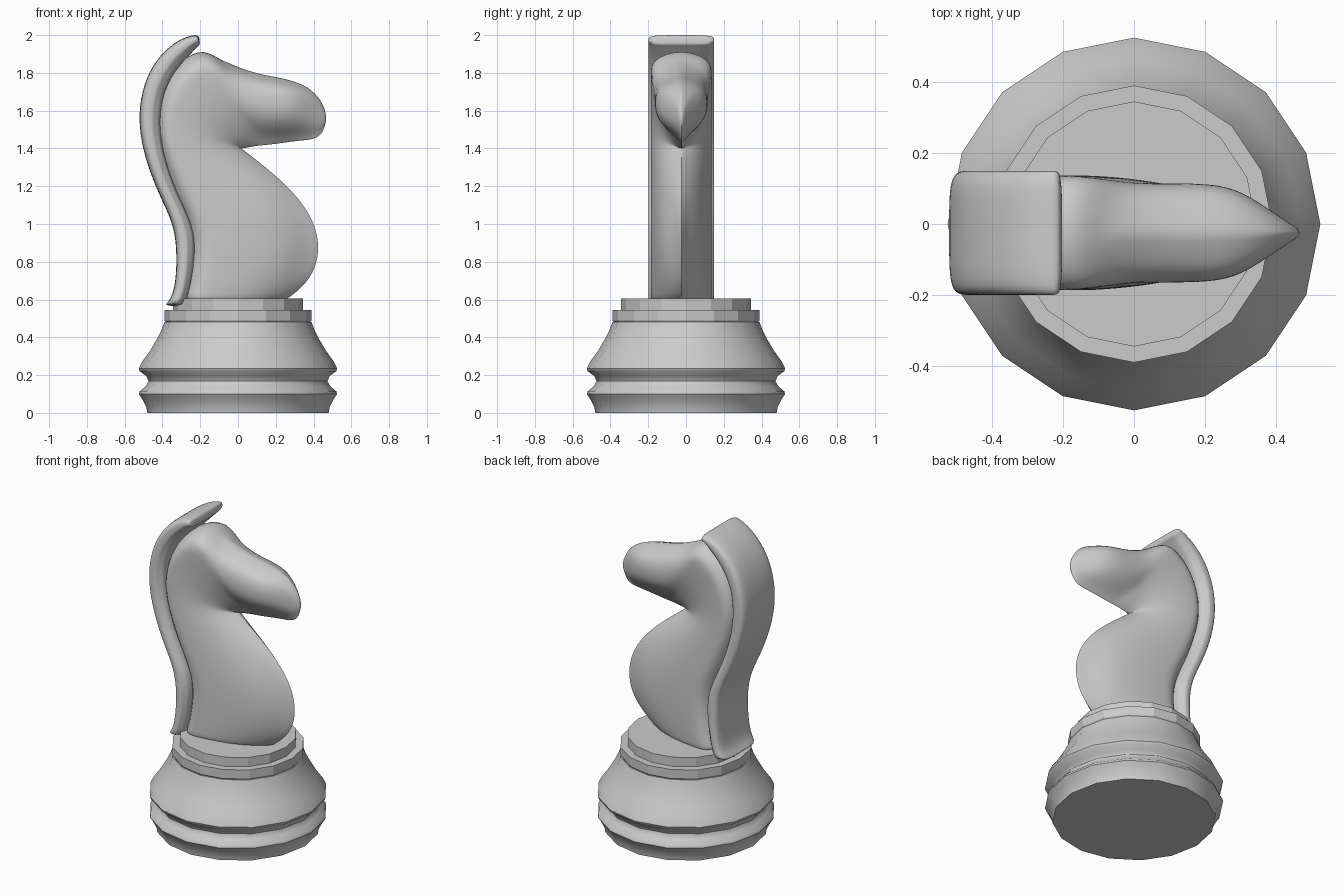
import bpy, bmesh, math

cube = bpy.data.objects.get("Cube")
if cube:
    bpy.data.objects.remove(cube, do_unlink=True)

grey = bpy.data.materials.new("light grey")
grey.use_nodes = True
grey.diffuse_color = (0.6, 0.6, 0.6, 1)
grey.node_tree.nodes["Principled BSDF"].inputs["Base Color"].default_value = (0.6, 0.6, 0.6, 1)
MID = -0.025  # the carving sits slightly off the centre line


def loft(name, rings, crease=None, subdiv=0, smooth=40):
    """Skin closed rings of points, cap both ends; crease(ring, index) marks ridges."""
    bm = bmesh.new()
    rows = [[bm.verts.new(p) for p in ring] for ring in rings]
    n = len(rows[0])
    for a, b in zip(rows, rows[1:]):
        for j in range(n):
            k = (j + 1) % n
            bm.faces.new((a[j], a[k], b[k], b[j]))
    bm.faces.new(rows[0][::-1])
    bm.faces.new(rows[-1])
    bmesh.ops.recalc_face_normals(bm, faces=bm.faces)
    if crease:
        layer = bm.edges.layers.float.new("crease_edge")
        for i in range(len(rows) - 1):
            for j in range(n):
                bm.edges.get((rows[i][j], rows[i + 1][j]))[layer] = crease(i, j)
    mesh = bpy.data.meshes.new(name)
    bm.to_mesh(mesh)
    bm.free()
    mesh.materials.append(grey)
    obj = bpy.data.objects.new(name, mesh)
    bpy.context.collection.objects.link(obj)
    if subdiv:
        mod = obj.modifiers.new("Smooth form", "SUBSURF")
        mod.levels = mod.render_levels = subdiv
    bpy.ops.object.select_all(action="DESELECT")
    obj.select_set(True)
    bpy.context.view_layer.objects.active = obj
    if subdiv:
        bpy.ops.object.modifier_apply(modifier=mod.name)
    if smooth:
        bpy.ops.object.shade_smooth_by_angle(angle=math.radians(smooth))
    return obj


def turned(name, profile, smooth):
    """Sixteen-sided turned part from (radius, height) pairs."""
    angles = [math.tau * i / 16 for i in range(16)]
    return loft(name, [[(r * math.cos(a), r * math.sin(a), z) for a in angles]
                       for r, z in profile], smooth=smooth)


# Turned base
turned("base_foot", [(.48, 0), (.485, .03), (.505, .07), (.525, .10), (.52, .115),
                     (.49, .14), (.475, .165), (.475, .18)], 40)
turned("base_body", [(.475, .17), (.485, .195), (.52, .22), (.525, .235), (.505, .275),
                     (.465, .33), (.43, .39), (.405, .44), (.39, .48)], 40)
turned("lower_collar", [(.38, .475), (.39, .49), (.39, .545)], 0)
turned("upper_collar", [(.345, .54), (.345, .605)], 0)

# Horse body: each row is a (back x, z, front x, z) slice from chest to muzzle
slices = [(-.33, .57, .21, .57), (-.31, .63, .29, .62), (-.29, .75, .39, .71),
          (-.28, .90, .44, .85), (-.31, 1.02, .41, 1.02), (-.36, 1.13, .29, 1.18),
          (-.41, 1.27, .15, 1.30), (-.45, 1.43, .02, 1.40), (-.46, 1.60, .02, 1.40),
          (-.41, 1.77, .035, 1.40), (-.31, 1.89, .06, 1.405), (-.19, 1.95, .09, 1.41),
          (-.09, 1.875, .13, 1.415), (.01, 1.825, .18, 1.42), (.13, 1.79, .25, 1.43),
          (.26, 1.77, .32, 1.44), (.37, 1.73, .39, 1.445), (.44, 1.66, .44, 1.465),
          (.47, 1.58, .465, 1.53)]
steps = [.1, .25, .42, .6, .76, .9]
HEAD = 12


def body_ring(i, bx, bz, fx, fz):
    point = lambda t, w: (bx + (fx - bx) * t, MID + w, bz + (fz - bz) * t)
    half = []
    for t in steps:
        w = .165 * (1 - t ** 2.6) ** .8 if i < HEAD else .142 * (1 - abs(2 * t - .85) ** 2.8)
        if i >= HEAD:
            w = max(w, .03)
        w *= max(.03, min(1, (.48 - point(t, 0)[0]) / .21))
        half.append((t, w))
    return ([point(0, 0)] + [point(t, w) for t, w in half] + [point(1, 0)]
            + [point(t, -w) for t, w in reversed(half)])


front = len(steps) + 1
loft("horse_body", [body_ring(i, *s) for i, s in enumerate(slices)],
     lambda i, j: .8 if j == front or (j == 0 and i >= HEAD) else 0, 2, 50)

# Mane: each row is an (outer x, z, inner x, z) slice from the base to the crown
mane = [(-.40, .565, -.29, .565), (-.35, .60, -.27, .59), (-.325, .72, -.24, .72),
        (-.325, .92, -.22, .90), (-.36, 1.04, -.25, 1.02), (-.42, 1.16, -.31, 1.14),
        (-.48, 1.31, -.37, 1.29), (-.52, 1.47, -.41, 1.46), (-.525, 1.62, -.41, 1.61),
        (-.49, 1.77, -.38, 1.73), (-.42, 1.89, -.32, 1.83), (-.32, 1.975, -.25, 1.90),
        (-.23, 2.005, -.21, 1.945), (-.205, 1.995, -.20, 1.95)]
section = [(.0, .10), (.06, .155), (.25, .176), (.60, .174), (.80, .155), (1, .14)]


def mane_ring(ox, oz, ix, iz):
    point = lambda d, w: (ox + (ix - ox) * d, MID + w, oz + (iz - oz) * d)
    return ([point(0, 0)] + [point(d, w) for d, w in section] + [point(1, 0)]
            + [point(d, -w) for d, w in reversed(section)])


loft("mane", [mane_ring(*s) for s in mane], lambda i, j: .4 if j in (4, 10) else 0, 2, 50)
